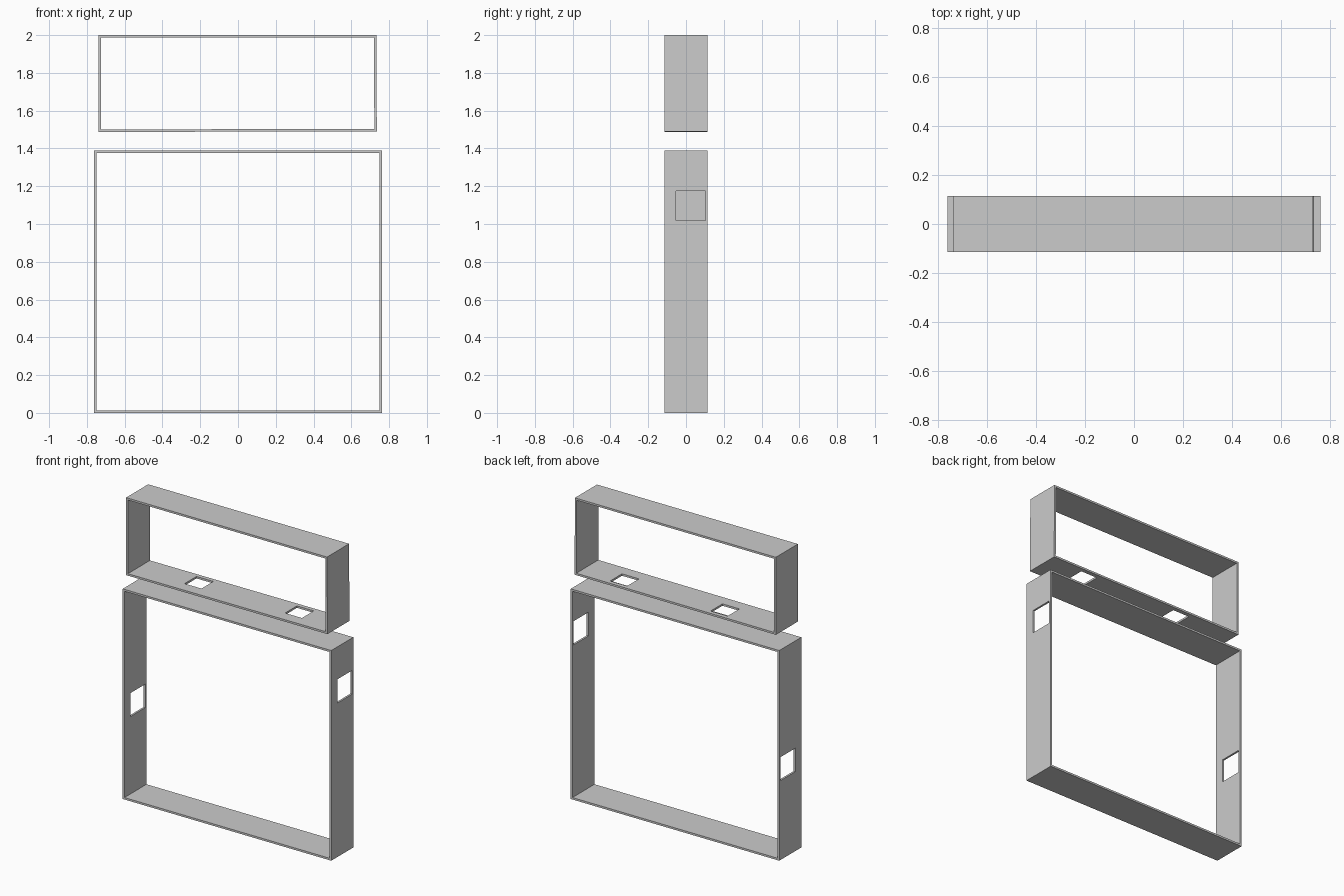
import bpy, bmesh

if "Cube" in bpy.data.objects:
    bpy.data.objects.remove(bpy.data.objects["Cube"])

HALF_DEPTH = 0.115
WALL = 0.013


def frame(name, outer):
    """Thin rectangular ring: outer corners (x, z) counter-clockwise from bottom left."""
    signs = [(1, 1), (-1, 1), (-1, -1), (1, -1)]
    inner = [(x + sx * WALL, z + sz * WALL) for (x, z), (sx, sz) in zip(outer, signs)]
    bm = bmesh.new()
    rings = [[bm.verts.new((x, y, z)) for x, z in loop]
             for y in (-HALF_DEPTH, HALF_DEPTH) for loop in (outer, inner)]
    of, inf, ob, inb = rings
    for i in range(4):
        j = (i + 1) % 4
        for a, b in ((of, inf), (inf, inb), (inb, ob), (ob, of)):
            bm.faces.new((a[i], a[j], b[j], b[i]))
    bmesh.ops.recalc_face_normals(bm, faces=bm.faces)
    mesh = bpy.data.meshes.new(name)
    bm.to_mesh(mesh)
    bm.free()
    obj = bpy.data.objects.new(name, mesh)
    bpy.context.collection.objects.link(obj)
    return obj


def cut_window(obj, low, high):
    """Cut a rectangular opening between two corner points."""
    center = [(a + b) / 2 for a, b in zip(low, high)]
    bpy.ops.mesh.primitive_cube_add(size=1, location=center)
    cutter = bpy.context.object
    cutter.scale = [b - a for a, b in zip(low, high)]
    cutter.hide_render = True
    mod = obj.modifiers.new("window", 'BOOLEAN')
    mod.operation = 'DIFFERENCE'
    mod.solver = 'EXACT'
    mod.object = cutter
    bpy.context.view_layer.objects.active = obj
    bpy.ops.object.modifier_apply(modifier=mod.name)
    bpy.data.objects.remove(cutter)


# Large lower frame with one opening in each side wall
lower = frame("lower_frame", [(-0.763, 0), (0.763, 0), (0.763, 1.39), (-0.763, 1.39)])
cut_window(lower, (0.70, -0.052, 1.018), (0.82, 0.102, 1.175))
cut_window(lower, (-0.82, -0.052, 0.525), (-0.70, 0.102, 0.68))

# Smaller upper frame, very slightly skewed, with two openings in its floor
upper = frame("upper_frame", [(-0.738, 1.487), (0.735, 1.491), (0.732, 2.0), (-0.738, 2.0)])
for x in (-0.303, 0.432):
    cut_window(upper, (x - 0.062, -0.037, 1.44), (x + 0.062, 0.087, 1.55))
